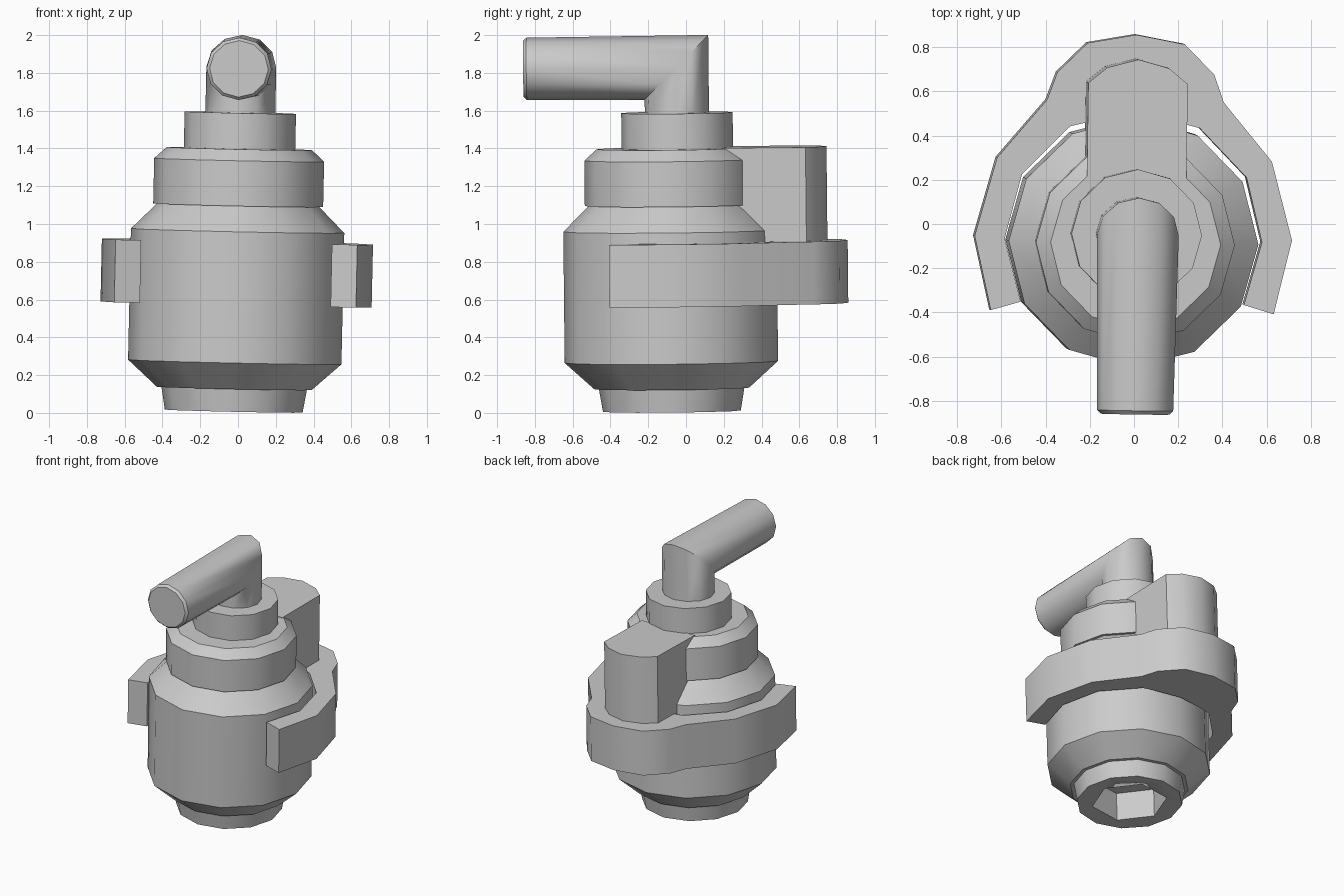
import bpy, bmesh, math
from mathutils import Matrix, Vector

cube = bpy.data.objects.get("Cube")
if cube:
    bpy.data.objects.remove(cube, do_unlink=True)

grey = bpy.data.materials.new("plain_grey")
grey.use_nodes = True
COLOUR = (0.6, 0.6, 0.6, 1)
grey.diffuse_color = COLOUR
for node in grey.node_tree.nodes:
    if node.type == 'BSDF_PRINCIPLED':
        node.inputs["Base Color"].default_value = COLOUR

# The whole assembly leans very slightly about its middle
LEAN = (Matrix.Translation((0, 0, 1)) @ Matrix.Rotation(-0.015, 4, 'Z')
        @ Matrix.Rotation(0.022, 4, 'Y') @ Matrix.Rotation(0.01, 4, 'X')
        @ Matrix.Translation((0, 0, -1)))


def finish(name, bm, angle=35):
    bmesh.ops.recalc_face_normals(bm, faces=bm.faces)
    bm.transform(LEAN)
    mesh = bpy.data.meshes.new(name)
    bm.to_mesh(mesh)
    bm.free()
    mesh.materials.append(grey)
    ob = bpy.data.objects.new(name, mesh)
    bpy.context.collection.objects.link(ob)
    bpy.ops.object.select_all(action='DESELECT')
    ob.select_set(True)
    bpy.context.view_layer.objects.active = ob
    bpy.ops.object.shade_smooth_by_angle(angle=math.radians(angle))
    return ob


def loft(name, rings):
    """Skin equal-length point rings and cap both ends."""
    bm = bmesh.new()
    loops = [[bm.verts.new(p) for p in ring] for ring in rings]
    n = len(loops[0])
    for low, high in zip(loops, loops[1:]):
        for i in range(n):
            j = (i + 1) % n
            bm.faces.new((low[i], low[j], high[j], high[i]))
    bm.faces.new(loops[0])
    bm.faces.new(loops[-1])
    return finish(name, bm)


def lathe(name, profile, y, sides=12, turn=0):
    angles = [turn + math.tau * i / sides for i in range(sides)]
    return loft(name, [[(r * math.cos(a), y + r * math.sin(a), z) for a in angles]
                       for r, z in profile])


def prism(name, outline, low, high):
    return loft(name, [[(x, y, z) for x, y in outline] for z in (low, high)])


def mirrored(half):
    return half + [(-x, y) for x, y in reversed(half) if x > 0]


AXIS_Y = -0.085

# Turned body with foot, chamfers, shoulder and neck
body = lathe("body", [(0.365, 0.01), (0.385, 0.13), (0.41, 0.13), (0.565, 0.27),
                      (0.565, 0.965), (0.43, 1.1), (0.45, 1.1), (0.45, 1.34),
                      (0.385, 1.4)], AXIS_Y)

# Hexagonal socket in the foot
socket = lathe("socket_cutter", [(0.26, -0.1), (0.26, 0.22)], AXIS_Y, 6, math.radians(10))
socket.hide_render = True
socket.hide_viewport = True
cut = body.modifiers.new("socket", 'BOOLEAN')
cut.operation = 'DIFFERENCE'
cut.solver = 'EXACT'
cut.object = socket

# Collar under the spout
TUBE_Y = -0.042
lathe("collar", [(0.295, 1.38), (0.295, 1.59)], TUBE_Y)

# Mitred spout: upright, mitre, long arm and bevelled tip
SIDES, BEND_Z = 12, 1.83
sections = [[], [], [], []]
for i in range(SIDES):
    a = math.tau * i / SIDES
    x, t = 0.185 * math.cos(a), 0.17 * math.sin(a)
    sections[0].append((x, TUBE_Y + t, 1.55))
    sections[1].append((x, TUBE_Y + t, BEND_Z + t))
    sections[2].append((0.93 * x, -0.835, BEND_Z + 0.97 * t))
    sections[3].append((0.84 * x, -0.852, BEND_Z + 0.88 * t))
loft("spout", sections)

# Rear block joining the neck to the band
prism("rear_block", mirrored([(0.225, 0.2), (0.225, 0.64), (0.14, 0.71), (0, 0.748)]),
      0.85, 1.405)

# Open horseshoe band around the body
outer = [(0.64, -0.4), (0.718, -0.065), (0.622, 0.29), (0.4, 0.555),
         (0.355, 0.68), (0.22, 0.815), (0, 0.855)]
inner = [(0.505, -0.36), (0.582, -0.075), (0.508, 0.217), (0.293, 0.437),
         (0.22, 0.455), (0, 0.49)]
prism("band", mirrored(outer) + mirrored(inner)[::-1], 0.575, 0.907)
